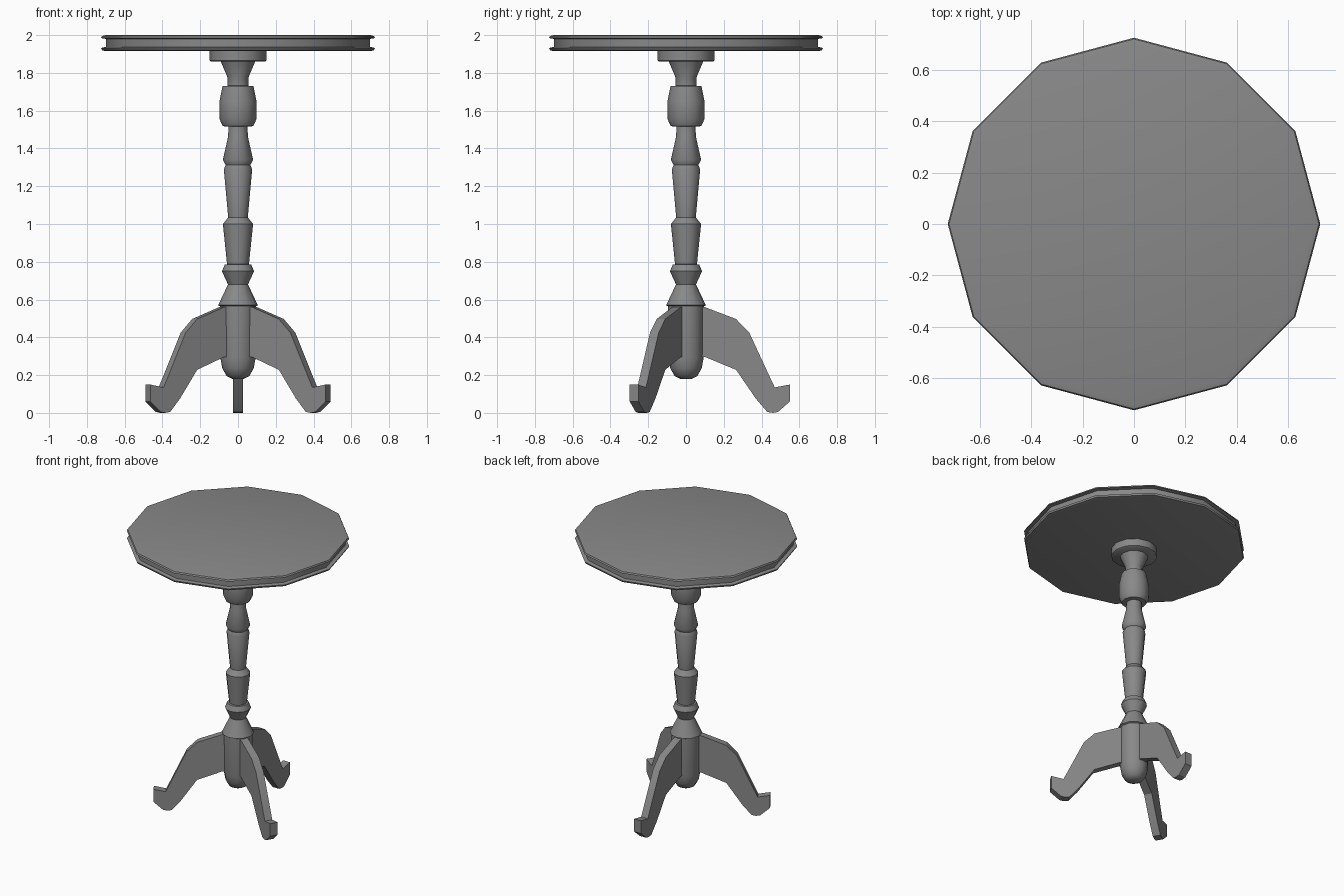
import bpy
import bmesh
import math
from mathutils import Matrix

if "Cube" in bpy.data.objects:
    bpy.data.objects.remove(bpy.data.objects["Cube"], do_unlink=True)

SIDES = 12

grey = bpy.data.materials.new("plain_grey")
grey.use_nodes = True
colour = (0.25, 0.25, 0.25, 1)
grey.diffuse_color = colour
grey.node_tree.nodes["Principled BSDF"].inputs["Base Color"].default_value = colour


def finish(bm, name, angle):
    bmesh.ops.recalc_face_normals(bm, faces=bm.faces)
    mesh = bpy.data.meshes.new(name)
    bm.to_mesh(mesh)
    bm.free()
    mesh.materials.append(grey)
    ob = bpy.data.objects.new(name, mesh)
    bpy.context.collection.objects.link(ob)
    bpy.ops.object.select_all(action="DESELECT")
    ob.select_set(True)
    bpy.context.view_layer.objects.active = ob
    bpy.ops.object.shade_smooth_by_angle(angle=math.radians(angle))
    return ob


def lathe(name, profile, angle=40):
    """Turn (radius, height) points about z and cap both ends."""
    bm = bmesh.new()
    rings = []
    for r, z in profile:
        turn = [2 * math.pi * i / SIDES for i in range(SIDES)]
        rings.append([bm.verts.new((r * math.cos(a), r * math.sin(a), z)) for a in turn])
    for low, high in zip(rings, rings[1:]):
        for i in range(SIDES):
            j = (i + 1) % SIDES
            bm.faces.new((low[i], low[j], high[j], high[i]))
    bm.faces.new(rings[0])
    bm.faces.new(rings[-1])
    return finish(bm, name, angle)


def leg(name, degrees, thickness=0.053):
    """Extrude the leg outline and swing it around the column."""
    outline = [(0.04, 0.565), (0.10, 0.56), (0.265, 0.497), (0.335, 0.425),
               (0.444, 0.19), (0.47, 0.135), (0.55, 0.15), (0.55, 0.06),
               (0.487, 0.005), (0.46, 0), (0.43, 0.005), (0.37, 0.075),
               (0.265, 0.228), (0.10, 0.296), (0.04, 0.296)]
    bm = bmesh.new()
    face = bm.faces.new([bm.verts.new((x, -thickness / 2, z)) for x, z in outline])
    out = bmesh.ops.extrude_face_region(bm, geom=[face])["geom"]
    verts = [g for g in out if isinstance(g, bmesh.types.BMVert)]
    bmesh.ops.translate(bm, verts=verts, vec=(0, thickness, 0))
    bm.transform(Matrix.Rotation(math.radians(degrees), 4, "Z"))
    return finish(bm, name, 20)


# Twelve-sided top with a groove around its rim
lathe("table_top", [(0.70, 1.915), (0.72, 1.92), (0.725, 1.932), (0.70, 1.938),
                    (0.70, 1.98), (0.725, 1.984), (0.72, 1.995), (0.70, 2.0)])

# Mounting plate under the top
lathe("top_plate", [(0.143, 1.86), (0.15, 1.865), (0.15, 1.918)])

# Turned column, from the rounded foot up to the flared neck
lathe("column", [
    (0.03, 0.18), (0.06, 0.195), (0.083, 0.235), (0.093, 0.29), (0.095, 0.565),
    (0.105, 0.57), (0.053, 0.68), (0.085, 0.75), (0.07, 0.785),
    (0.058, 0.787), (0.08, 1.0), (0.052, 1.035), (0.075, 1.29), (0.065, 1.312),
    (0.08, 1.34), (0.053, 1.46), (0.05, 1.515),
    (0.08, 1.518), (0.098, 1.555), (0.098, 1.65), (0.082, 1.73),
    (0.055, 1.732), (0.055, 1.775), (0.092, 1.862)])

# Three curved legs
for leg_name, angle in (("back_leg", 90), ("right_leg", 210), ("left_leg", 330)):
    leg(leg_name, angle)
